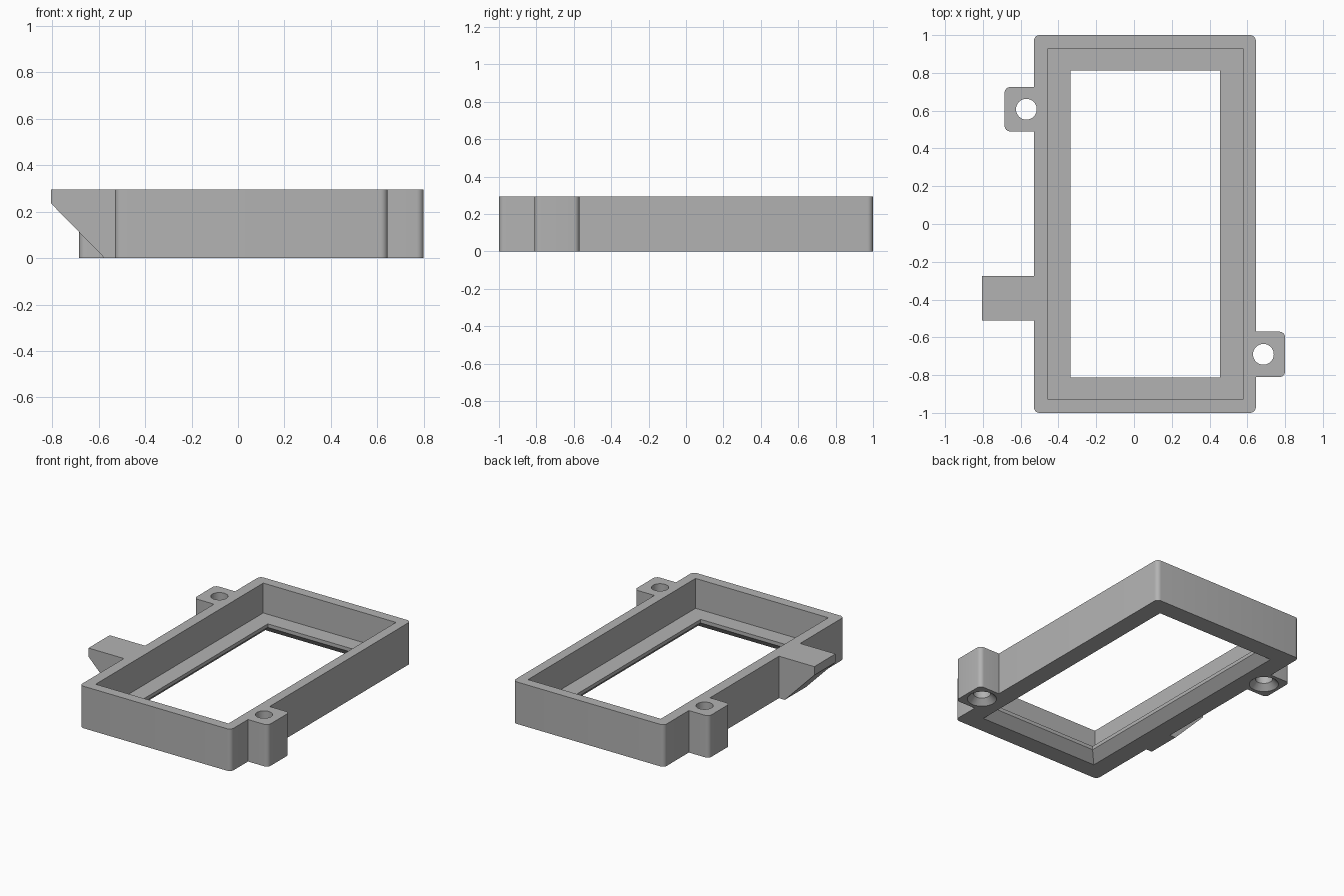
import bpy, bmesh, math
from mathutils import Matrix

cube = bpy.data.objects.get("Cube")
if cube:
    bpy.data.objects.remove(cube, do_unlink=True)

HEIGHT = 0.295
FLOOR = 0.085

grey = bpy.data.materials.new("mid grey")
grey.use_nodes = True
colour = (0.45, 0.45, 0.45, 1)
grey.diffuse_color = colour
grey.node_tree.nodes["Principled BSDF"].inputs["Base Color"].default_value = colour


def finish(name, bm):
    bmesh.ops.recalc_face_normals(bm, faces=bm.faces)
    mesh = bpy.data.meshes.new(name)
    bm.to_mesh(mesh)
    bm.free()
    mesh.materials.append(grey)
    obj = bpy.data.objects.new(name, mesh)
    bpy.context.collection.objects.link(obj)
    return obj


def block(name, x, y, z, grow=0, round_if=None, radius=0.03):
    """Box between limits; grow widens its base; round_if picks upright edges to round."""
    bm = bmesh.new()
    lower = [bm.verts.new((x[i] + grow * (2 * i - 1), y[j] + grow * (2 * j - 1), z[0]))
             for i, j in ((0, 0), (1, 0), (1, 1), (0, 1))]
    upper = [bm.verts.new((x[i], y[j], z[1])) for i, j in ((0, 0), (1, 0), (1, 1), (0, 1))]
    bm.faces.new(lower[::-1])
    bm.faces.new(upper)
    for i in range(4):
        k = (i + 1) % 4
        bm.faces.new((lower[i], lower[k], upper[k], upper[i]))
    if round_if:
        edges = [e for e in bm.edges
                 if abs(e.verts[0].co.z - e.verts[1].co.z) > 0.01 and round_if(e.verts[0].co.x)]
        bmesh.ops.bevel(bm, geom=edges, offset=radius, segments=6, profile=0.5, affect='EDGES')
    return finish(name, bm)


def cone(name, x, y, z, r_low, r_high):
    bm = bmesh.new()
    bmesh.ops.create_cone(bm, cap_ends=True, segments=40, radius1=r_low, radius2=r_high,
                          depth=z[1] - z[0],
                          matrix=Matrix.Translation((x, y, (z[0] + z[1]) / 2)))
    return finish(name, bm)


def combine(target, other, operation):
    other.hide_render = True
    mod = target.modifiers.new(operation.lower(), 'BOOLEAN')
    mod.operation = operation
    mod.solver = 'EXACT'
    mod.object = other
    bpy.context.view_layer.objects.active = target
    bpy.ops.object.modifier_apply(modifier=mod.name)
    bpy.data.objects.remove(other, do_unlink=True)


# Outer shell with rounded upright corners
frame = block("bezel_frame", (-0.53, 0.645), (-1, 1), (0, HEIGHT), round_if=lambda x: True)

# Screw tabs on opposite sides, rounded on their outer corners
tabs = [(-0.685, -0.48, 0.49, 0.725, -0.57), (0.595, 0.80, -0.81, -0.57, 0.685)]
for x0, x1, y0, y1, hole_x in tabs:
    side = 1 if hole_x > 0 else -1
    tab = block("screw_tab", (x0, x1), (y0, y1), (0, HEIGHT),
                round_if=lambda x: x * side > 0.65)
    combine(frame, tab, 'UNION')

# Hook with a sloping underside
bm = bmesh.new()
profile = [(-0.48, 0), (-0.575, 0), (-0.805, 0.235), (-0.805, HEIGHT), (-0.48, HEIGHT)]
face = bm.faces.new([bm.verts.new((x, -0.51, z)) for x, z in profile])
extruded = bmesh.ops.extrude_face_region(bm, geom=[face])
bmesh.ops.translate(bm, vec=(0, 0.235, 0),
                    verts=[g for g in extruded["geom"] if isinstance(g, bmesh.types.BMVert)])
combine(frame, finish("hook", bm), 'UNION')

# Deep cavity, window through the floor, and chamfer around the window's underside
combine(frame, block("cavity", (-0.455, 0.577), (-0.93, 0.93), (FLOOR, 0.4)), 'DIFFERENCE')
window_x, window_y = (-0.337, 0.455), (-0.812, 0.812)
combine(frame, block("window", window_x, window_y, (-0.1, 0.2)), 'DIFFERENCE')
combine(frame, block("chamfer", window_x, window_y, (-0.02, 0.06), grow=0.084), 'DIFFERENCE')

# Screw holes, countersunk from below
for x0, x1, y0, y1, hole_x in tabs:
    y = (y0 + y1) / 2
    combine(frame, cone("hole", hole_x, y, (-0.1, 0.4), 0.055, 0.055), 'DIFFERENCE')
    combine(frame, cone("countersink", hole_x, y, (-0.02, 0.058), 0.113, 0.035), 'DIFFERENCE')

# Smooth the rounded corners and holes, keep the flat edges crisp
bpy.ops.object.select_all(action='DESELECT')
frame.select_set(True)
bpy.context.view_layer.objects.active = frame
bpy.ops.object.shade_smooth_by_angle(angle=math.radians(30))
